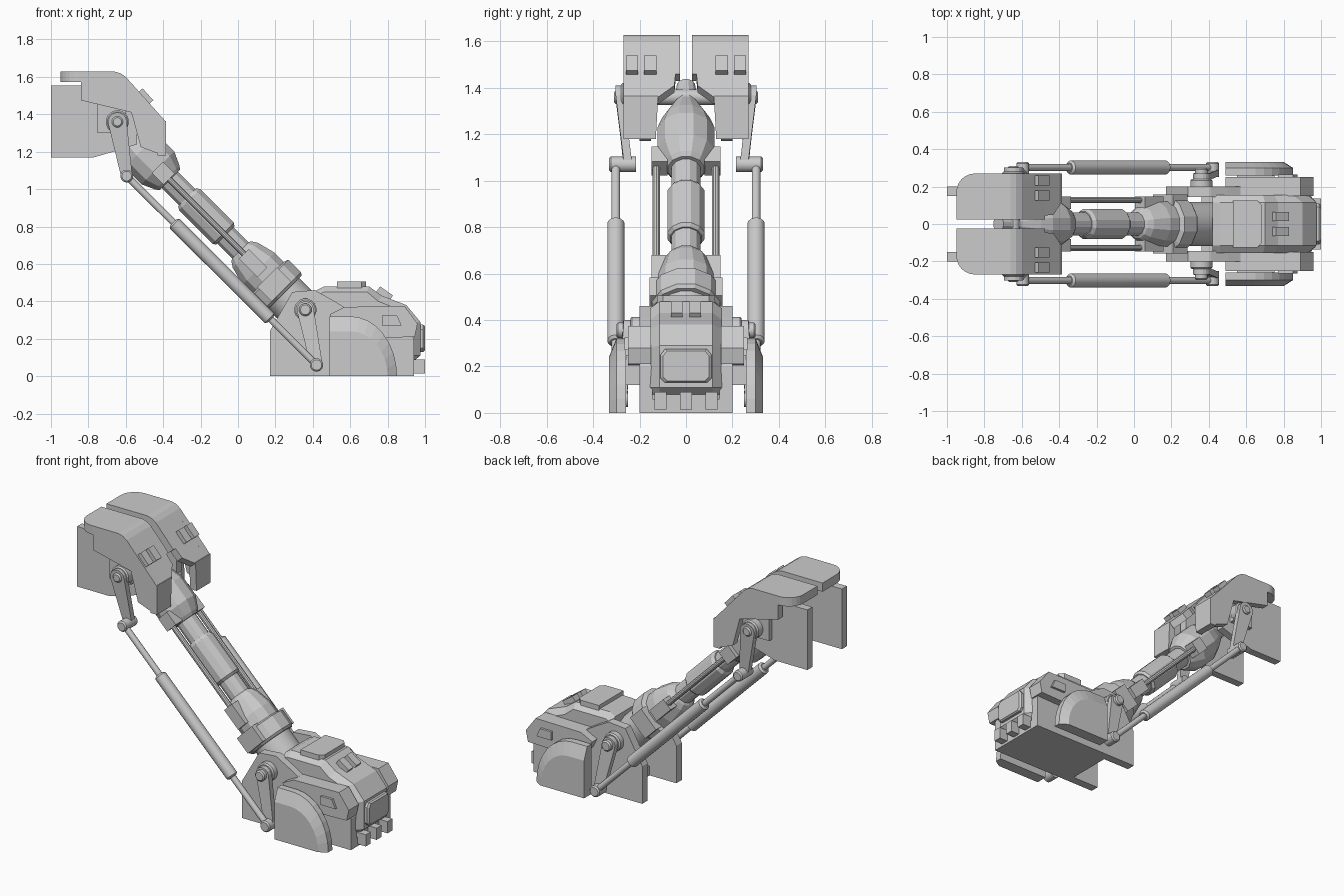
import bpy, bmesh
from math import cos, sin, pi, radians, atan2
from mathutils import Vector

if "Cube" in bpy.data.objects:
    bpy.data.objects.remove(bpy.data.objects["Cube"])

S = 2 ** -0.5


def make(name, rings, mirror=True, smooth=False):
    """Skin a list of equal-length rings into a closed solid, optionally mirrored in y."""
    bm = bmesh.new()
    vs = [[bm.verts.new(p) for p in r] for r in rings]
    n = len(rings[0])
    for a, b in zip(vs, vs[1:]):
        for i in range(n):
            bm.faces.new((a[i], a[(i + 1) % n], b[(i + 1) % n], b[i]))
    bm.faces.new(vs[0][::-1])
    bm.faces.new(vs[-1])
    bmesh.ops.recalc_face_normals(bm, faces=bm.faces)
    me = bpy.data.meshes.new(name)
    bm.to_mesh(me)
    bm.free()
    ob = bpy.data.objects.new(name, me)
    bpy.context.collection.objects.link(ob)
    if smooth:
        bpy.ops.object.select_all(action='DESELECT')
        ob.select_set(True)
        bpy.context.view_layer.objects.active = ob
        bpy.ops.object.shade_smooth_by_angle(angle=radians(35))
    if mirror:
        ob.modifiers.new("mirror", 'MIRROR').use_axis = (False, True, False)
    return ob


def prism(name, pts, y0, y1, mirror=True):
    return make(name, [[(x, y, z) for x, z in pts] for y in (y0, y1)], mirror)


def plan(name, pts, z0, z1, mirror=True):
    return make(name, [[(x, y, z) for x, y in pts] for z in (z0, z1)], mirror)


def box(name, x0, x1, y0, y1, z0, z1, mirror=True):
    return prism(name, [(x0, z0), (x1, z0), (x1, z1), (x0, z1)], y0, y1, mirror)


def slab(name, c, ang, length, thick, y0, y1):
    """Box turned about y, centred on c in the xz plane."""
    u = (cos(ang), sin(ang))
    pts = [(c[0] + a * u[0] * length / 2 - b * u[1] * thick / 2,
            c[1] + a * u[1] * length / 2 + b * u[0] * thick / 2)
           for a, b in ((-1, -1), (1, -1), (1, 1), (-1, 1))]
    return prism(name, pts, y0, y1)


def turned(name, p, d, prof, n=16, mirror=True, smooth=True):
    """Revolve (distance, radius) pairs around the axis through p along d."""
    p, d = Vector(p), Vector(d).normalized()
    u = d.cross(Vector((0, 0, 1)) if abs(d.z) < .9 else Vector((1, 0, 0))).normalized()
    w = d.cross(u)
    rings = [[p + d * t + (u * cos(2 * pi * (i + .5) / n) + w * sin(2 * pi * (i + .5) / n)) * r
              for i in range(n)] for t, r in prof]
    return make(name, rings, mirror, smooth)


def pin(name, x, z, r, y0, y1):
    return turned(name, (x, y0, z), (0, 1, 0), [(0, r), (y1 - y0 - .008, r), (y1 - y0, r - .008)])


def link(name, a, b, ra, rb, ya, yb, th):
    """Round-ended lever from a to b whose ends sit at depths ya and yb."""
    ang = atan2(b[1] - a[1], b[0] - a[0])
    rings = []
    for off in (0, th):
        ring = []
        for c, r, y, s in ((a, ra, ya, ang + pi / 2), (b, rb, yb, ang - pi / 2)):
            ring += [(c[0] + r * cos(s + pi * i / 8), y + off, c[1] + r * sin(s + pi * i / 8))
                     for i in range(9)]
        rings.append(ring)
    return make(name, rings)


# Base: central body with tapered sides
big = [(.42, 0.02), (.42, .46), (.46, .48), (.70, .48), (.77, .43), (.90, .38), (.975, .29), (.975, .11), (.94, .08), (.94, 0.02)]
small = [(.42, 0.02), (.42, .43), (.46, .45), (.69, .45), (.75, .40), (.85, .36), (.93, .28), (.94, .11), (.92, .08), (.92, 0.02)]
make("base_body", [[(x, y, z) for x, z in p] for y, p in
                   ((-.155, small), (-.115, big), (.115, big), (.155, small))], False)
box("base_sole", .36, .94, -.16, .16, 0, .06, False)
prism("base_cheek", [(.17, 0), (.17, .24), (.29, .45), (.41, .46), (.50, .41), (.60, .35),
                     (.90, .30), (.94, .2), (.94, 0)], .145, .20)
# Hatch, hinges, nose panel and toes
plan("base_hatch", [(.53, -.125), (.66, -.125), (.685, -.10), (.685, .10), (.66, .125), (.53, .125)], .47, .505, False)
slab("base_hinge", (.78, .435), radians(-35), .085, .05, .015, .065)
c = [(-.11, .15), (-.09, .13), (.09, .13), (.11, .15), (.11, .25), (.09, .275), (-.09, .275), (-.11, .25)]
make("nose_panel", [[(x, y * k, .2 + (z - .2) * k) for y, z in c] for x, k in ((.97, 1), (.99, 1), (1.0, .9))], False)
box("toe_middle", .92, 1.0, -.025, .025, .015, .09, False)
box("toe_side", .92, 1.0, .085, .135, .015, .09)
# Shoulder armour with vent
prism("shoulder_block", [(.49, .33), (.57, .37), (.89, .375), (.96, .28), (.945, .21), (.62, .20), (.52, .27)], .15, .25)
prism("shoulder_vent", [(.77, .27), (.875, .27), (.85, .325), (.77, .325)], .24, .265)


# Quarter-round fender with a sloped rim
def fender(rx, rz):
    return [(.49, 0), (.49, rz)] + [(.60 + (rx - .60) * sin(i * pi / 16), rz * cos(i * pi / 16)) for i in range(9)]


make("fender", [[(x, y, z) for x, z in fender(*q)] for y, q in
                ((.258, (.85, .32)), (.30, (.85, .32)), (.332, (.80, .24)))])
box("fender_mount", .55, .75, .19, .27, .12, .25)

# Telescopic arm
A, D = (.35, 0, .335), (-S, 0, S)
turned("arm_lower_barrel", A, D, [(-.12, .12), (.20, .12)], 16, False)
turned("arm_collar", A, D, [(.15, .14), (.165, .152), (.26, .152), (.27, .125), (.34, .125),
                            (.44, .098), (.47, .078), (.48, .06)], 12, False, False)
turned("arm_inner_tube", A, D, [(.40, .064), (1.10, .064)], 12, False, False)
turned("arm_sleeve", A, D, [(.59, .07), (.605, .083), (.86, .083), (.88, .07)], 12, False, False)
turned("arm_head_dome", A, D, [(1.01, .08), (1.03, .095), (1.10, .128), (1.23, .128), (1.30, .105),
                               (1.40, .055), (1.52, .04)], 12, False, False)


# Guide rods beside the arm
def on_arm(t):
    return (A[0] - t * S, A[2] + t * S)


x, z = on_arm(.38)
turned("guide_rod", (x, .128, z), D, [(0, .016), (.70, .016)], 10)
slab("guide_bracket_low", on_arm(.38), radians(135), .14, .075, .085, .148)
slab("guide_bracket_high", on_arm(1.06), radians(135), .09, .085, .08, .148)
slab("collar_tab", on_arm(.22), radians(135), .11, .15, .10, .158)

# Hydraulic cylinders and their levers
lo, hi = Vector((.42, .302, .06)), Vector((-.595, .302, 1.07))
turned("hydraulic_rod", lo, hi - lo, [(0, .019), ((hi - lo).length, .019)], 12)
turned("hydraulic_cylinder", lo, hi - lo, [(.345, .025), (.355, .037), (1.07, .037), (1.08, .025)], 16)
link("lower_lever", (.36, .355), (.42, .06), .045, .032, .235, .255, .035)
pin("lower_pivot_boss", .36, .355, .06, .18, .24)
pin("lower_pivot_pin", .36, .355, .034, .2, .30)
pin("lower_rod_pin", .42, .06, .036, .25, .332)
link("upper_lever", (-.645, 1.36), (-.595, 1.07), .05, .03, .268, .232, .035)
pin("upper_pivot_boss", -.645, 1.36, .062, .22, .28)
pin("upper_pivot_pin", -.645, 1.36, .03, .2, .31)
pin("upper_rod_pin", -.595, 1.07, .034, .215, .332)
turned("head_axle", (-.645, -.25, 1.36), (0, 1, 0), [(0, .035), (.5, .035)], 12, False)

# Head: two hood halves (roof, sloped back, side wall, rear wall)
corner = [(-.85 - .10 * sin(i * pi / 12), .17 + .10 * cos(i * pi / 12)) for i in range(7)]
plan("hood_roof", [(-.66, .025), (-.66, .27)] + corner + [(-.95, .025)], 1.572, 1.628)
prism("hood_slope_top", [(-.66, 1.628), (-.63, 1.62), (-.60, 1.60), (-.475, 1.46), (-.51, 1.43),
                         (-.62, 1.55), (-.66, 1.572)], .025, .27)
make("hood_slope_low", [[(x + dx, y, z + dz) for x, y, z in
                         ((-.475, .045, 1.46), (-.475, .27, 1.46), (-.385, .27, 1.36), (-.385, .12, 1.36), (-.43, .05, 1.41))]
                        for dx, dz in ((0, 0), (-.035, -.03))])
make("hood_rear_wall", [[(x, y, z) for y, z in ((.12, 1.365), (.27, 1.365), (.27, 1.18), (.13, 1.18))]
                        for x in (-.43, -.385)])
prism("hood_side", [(-.84, 1.58), (-.84, 1.475), (-.57, 1.41), (-.52, 1.225), (-.40, 1.18), (-.385, 1.18),
                    (-.385, 1.36), (-.60, 1.60), (-.66, 1.625)], .225, .27)
slab("hood_hinge_inner", (-.50, 1.49), radians(-48), .085, .05, .126, .18)
slab("hood_hinge_outer", (-.50, 1.49), radians(-48), .085, .05, .206, .258)
# Jaw plates
prism("jaw_plate", [(-1, 1.17), (-.77, 1.17), (-.65, 1.205), (-.54, 1.24), (-.54, 1.45), (-.64, 1.555), (-1, 1.555)], .15, .20)
box("jaw_spacer", -.75, -.60, .18, .23, 1.30, 1.50)
